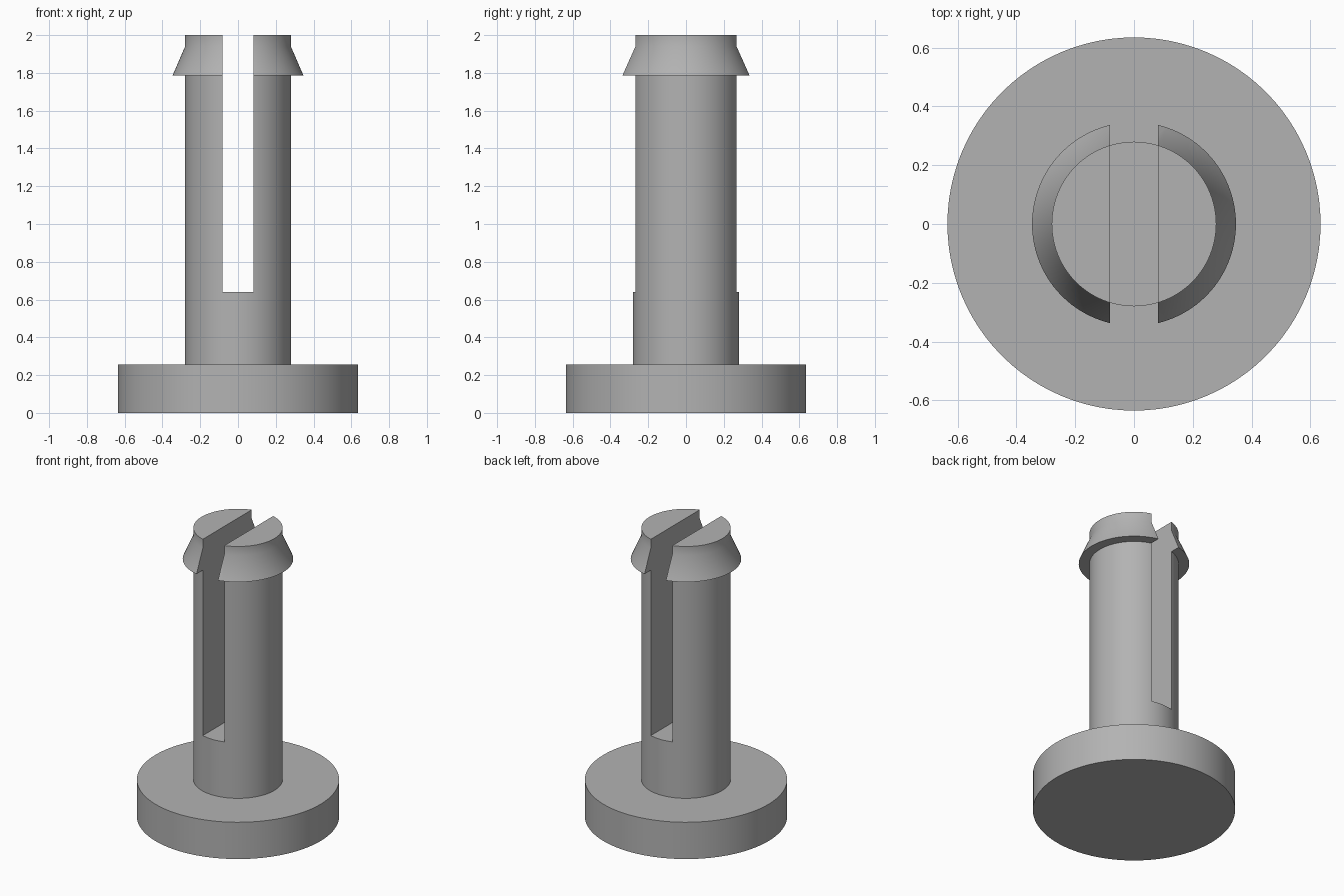
import bpy, bmesh, math

if "Cube" in bpy.data.objects:
    bpy.data.objects.remove(bpy.data.objects["Cube"])

SEGMENTS = 96
BASE_R, STEM_R, BARB_R = 0.635, 0.28, 0.347
BASE_TOP, SLOT_BOTTOM, BARB_BOTTOM, BARB_TOP, TOP = 0.255, 0.64, 1.785, 1.94, 2.0
SLOT_HALF = 0.082

grey = bpy.data.materials.new("plain_grey")
grey.diffuse_color = (0.45, 0.45, 0.45, 1)
grey.use_nodes = True
grey.node_tree.nodes["Principled BSDF"].inputs["Base Color"].default_value = grey.diffuse_color


def revolve(name, profile):
    """Spin a closed (radius, z) profile round the z axis."""
    bm = bmesh.new()
    verts = [bm.verts.new((r, 0, z)) for r, z in profile]
    edges = [bm.edges.new(pair) for pair in zip(verts, verts[1:])]
    bmesh.ops.spin(bm, geom=verts + edges, axis=(0, 0, 1), cent=(0, 0, 0),
                   angle=math.tau, steps=SEGMENTS, use_duplicate=False)
    bmesh.ops.remove_doubles(bm, verts=bm.verts, dist=1e-4)
    # Close the flat bottom and top
    bmesh.ops.holes_fill(bm, edges=[e for e in bm.edges if e.is_boundary], sides=0)
    bmesh.ops.recalc_face_normals(bm, faces=bm.faces)
    mesh = bpy.data.meshes.new(name)
    bm.to_mesh(mesh)
    bm.free()
    obj = bpy.data.objects.new(name, mesh)
    bpy.context.collection.objects.link(obj)
    mesh.materials.append(grey)
    return obj


# Flanged pin: wide foot, straight stem, barbed head
pin = revolve("split_snap_pin", [
    (BASE_R, 0), (BASE_R, BASE_TOP), (STEM_R, BASE_TOP), (STEM_R, BARB_BOTTOM),
    (BARB_R, BARB_BOTTOM), (STEM_R, BARB_TOP), (STEM_R, TOP)])

# Slot running front to back, splitting the stem into two prongs
height = TOP + 0.2 - SLOT_BOTTOM
bpy.ops.mesh.primitive_cube_add(size=1, location=(0, 0, SLOT_BOTTOM + height / 2))
cutter = bpy.context.object
cutter.name = "slot_cutter"
cutter.scale = (2 * SLOT_HALF, 2, height)
cutter.hide_render = True
cutter.data.materials.append(grey)

cut = pin.modifiers.new("slot", 'BOOLEAN')
cut.operation, cut.solver, cut.object = 'DIFFERENCE', 'EXACT', cutter
bpy.ops.object.select_all(action='DESELECT')
pin.select_set(True)
bpy.context.view_layer.objects.active = pin
bpy.ops.object.modifier_apply(modifier="slot")
bpy.data.objects.remove(cutter)

# Round surfaces smooth, rims and slot edges crisp
bpy.ops.object.shade_smooth_by_angle(angle=math.radians(30))
